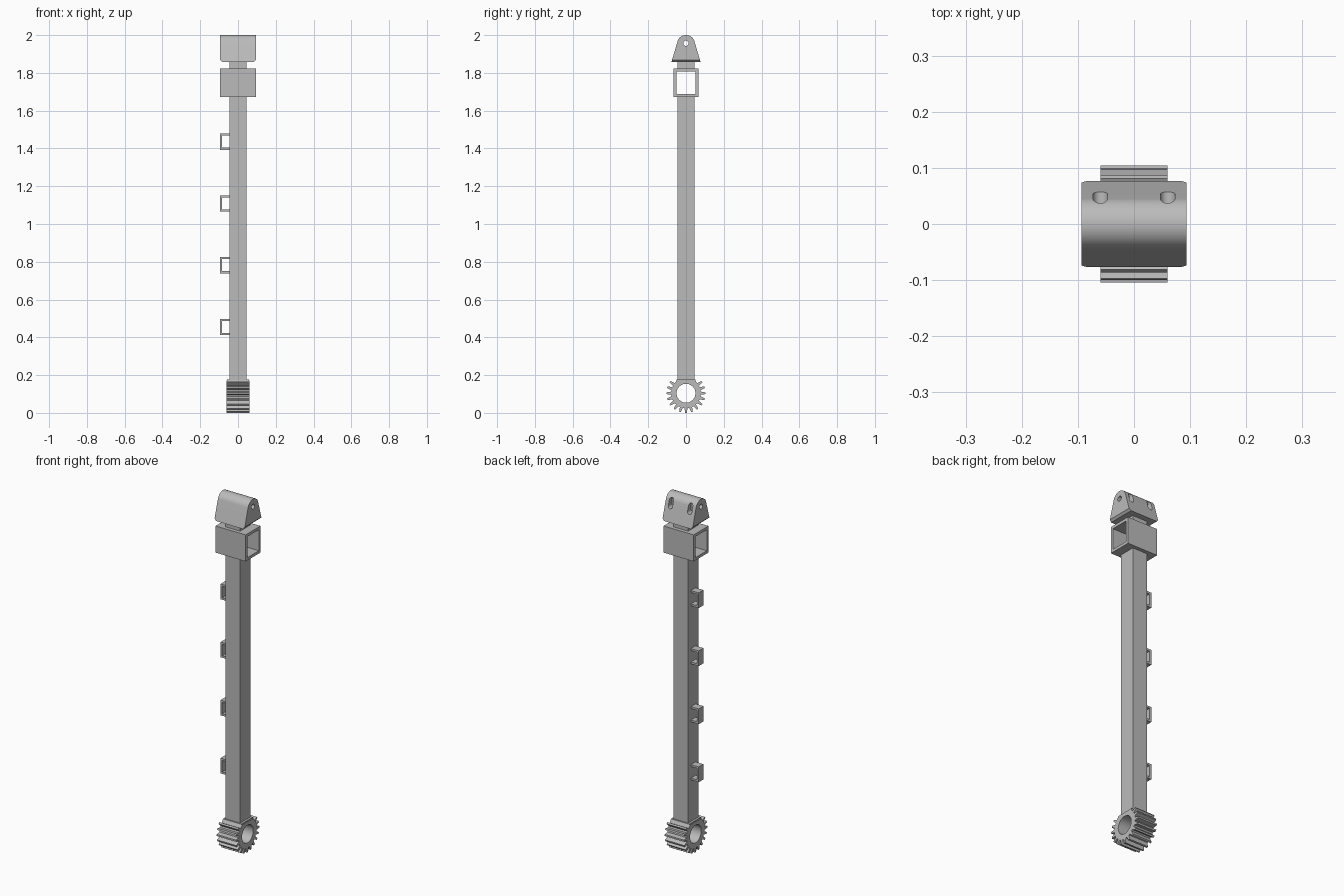
import bpy, bmesh
from math import sin, cos, pi, radians
from mathutils import Vector

default = bpy.data.objects.get("Cube")
if default:
    bpy.data.objects.remove(default, do_unlink=True)

grey = bpy.data.materials.new("plain grey")
grey.use_nodes = True
colour = (0.5, 0.5, 0.5, 1)
grey.diffuse_color = colour
grey.node_tree.nodes["Principled BSDF"].inputs["Base Color"].default_value = colour

# Outlines are (u, v) pairs; each axis maps them into 3D with the depth d
PLACE = {"x": lambda u, v, d: (d, u, v),
         "y": lambda u, v, d: (u, d, v)}


def prism(name, outline, start, end, axis="x"):
    """Extrude a closed outline along an axis."""
    bm = bmesh.new()
    base = bm.faces.new([bm.verts.new(PLACE[axis](u, v, start)) for u, v in outline])
    top = bmesh.ops.extrude_face_region(bm, geom=[base])["geom"]
    shift = Vector(PLACE[axis](0, 0, end - start))
    bmesh.ops.translate(bm, vec=shift, verts=[g for g in top if isinstance(g, bmesh.types.BMVert)])
    bmesh.ops.recalc_face_normals(bm, faces=bm.faces)
    mesh = bpy.data.meshes.new(name)
    bm.to_mesh(mesh)
    bm.free()
    mesh.materials.append(grey)
    obj = bpy.data.objects.new(name, mesh)
    bpy.context.collection.objects.link(obj)
    return obj


def rect(u0, u1, v0, v1):
    return [(u0, v0), (u1, v0), (u1, v1), (u0, v1)]


def arc(u, v, r, a0, a1, n):
    """Points on an arc, angles in degrees, both ends included."""
    angles = [radians(a0 + (a1 - a0) * i / n) for i in range(n + 1)]
    return [(u + r * cos(a), v + r * sin(a)) for a in angles]


def circle(u, v, r, n=48):
    return arc(u, v, r, 0, 360, n)[:-1]


def cut(obj, cutter):
    """Subtract a cutter, apply the result and discard the cutter."""
    mod = obj.modifiers.new("cut", "BOOLEAN")
    mod.operation, mod.solver, mod.object = "DIFFERENCE", "EXACT", cutter
    bpy.context.view_layer.objects.active = obj
    bpy.ops.object.modifier_apply(modifier=mod.name)
    bpy.data.objects.remove(cutter, do_unlink=True)


parts = []

# Long square post and the short neck under the head
parts.append(prism("post", rect(-0.045, 0.045, 0.165, 1.68), -0.045, 0.045))
parts.append(prism("neck", rect(-0.045, 0.045, 1.815, 1.865), -0.045, 0.045))

# Open square sleeve
sleeve = prism("sleeve", rect(-0.066, 0.066, 1.673, 1.823), -0.094, 0.094)
cut(sleeve, prism("cutter", rect(-0.051, 0.051, 1.689, 1.807), -0.2, 0.2))
parts.append(sleeve)

# Tapered head with a rounded top and chamfered lower ends
outline = [(-0.077, 1.858), (0.077, 1.858)] + arc(0, 1.953, 0.047, 16, 164, 24)
head = prism("head", outline, -0.094, 0.094)
bm = bmesh.new()
bm.from_mesh(head.data)
low = [e for e in bm.edges if all(v.co.z < 1.86 for v in e.verts)
       and abs(e.verts[0].co.x - e.verts[1].co.x) < 0.01]
bmesh.ops.bevel(bm, geom=low, offset=0.011, segments=1, affect="EDGES")
bm.to_mesh(head.data)
bm.free()
cut(head, prism("cutter", circle(0, 1.957, 0.014, 24), -0.2, 0.2))

# Two upright rounded slots in the back of the head
for x in (-0.06, 0.06):
    slot = arc(x, 1.969, 0.013, 0, 180, 10) + arc(x, 1.938, 0.013, 180, 360, 10)
    cut(head, prism("cutter", slot, 0.022, 0.15, "y"))
parts.append(head)

# Square loops down one side of the post
for i in range(4):
    z = 0.455 + 0.327 * i
    loop = prism(f"side_loop_{i + 1}", rect(-0.094, -0.044, z - 0.043, z + 0.043),
                 -0.021, 0.021, "y")
    cut(loop, prism("cutter", rect(-0.084, -0.046, z - 0.032, z + 0.032), -0.1, 0.1, "y"))
    parts.append(loop)

# Gear with teeth all round except under the post
axle_z, root, tip, step = 0.104, 0.079, 0.104, 18
teeth = []
for i in range(15):
    mid = 144 + i * step
    for offset, r in ((-6, root), (-2.5, tip), (2.5, tip), (6, root)):
        a = radians(mid + offset)
        teeth.append((r * cos(a), axle_z + r * sin(a)))
teeth += [(0.05, 0.172), (-0.05, 0.172)]
gear = prism("gear", teeth, -0.06, 0.06)
cut(gear, prism("cutter", circle(0, axle_z, 0.05), -0.2, 0.2))
parts.append(gear)

# Thin collar joining post and gear
parts.append(prism("collar", rect(-0.05, 0.05, 0.166, 0.178), -0.057, 0.057))

# Smooth the rounded surfaces, keep the edges sharp
bpy.ops.object.select_all(action="DESELECT")
for obj in parts:
    obj.select_set(True)
bpy.context.view_layer.objects.active = parts[0]
bpy.ops.object.shade_smooth_by_angle(angle=radians(25))
